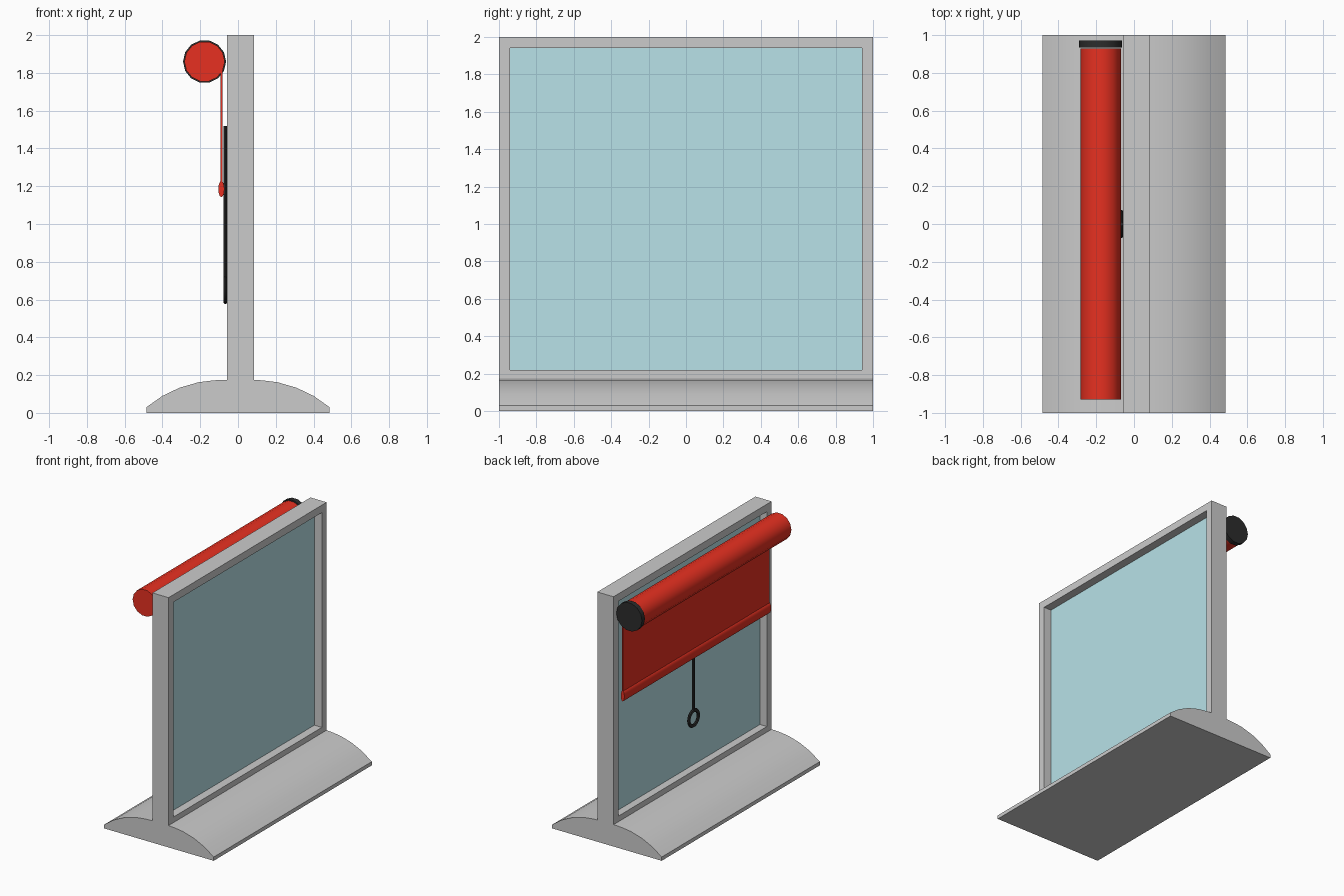
import bpy, bmesh
from math import sin, cos, pi, radians

if "Cube" in bpy.data.objects:
    bpy.data.objects.remove(bpy.data.objects["Cube"])


def material(name, rgb):
    m = bpy.data.materials.new(name)
    m.diffuse_color = (*rgb, 1)
    m.use_nodes = True
    m.node_tree.nodes["Principled BSDF"].inputs["Base Color"].default_value = m.diffuse_color
    return m


GLASS = material("glass_blue", (0.48, 0.76, 0.81))
RED = material("fabric_red", (0.80, 0.03, 0.015))
DARK = material("dark_plastic", (0.025, 0.025, 0.025))


def finish(ob, mat=None, smooth=False):
    if mat:
        ob.data.materials.append(mat)
    if smooth:
        bpy.ops.object.select_all(action='DESELECT')
        ob.select_set(True)
        bpy.context.view_layer.objects.active = ob
        bpy.ops.object.shade_smooth_by_angle(angle=radians(35))
    return ob


def from_bmesh(name, bm, mat=None, smooth=False):
    bmesh.ops.recalc_face_normals(bm, faces=bm.faces)
    me = bpy.data.meshes.new(name)
    bm.to_mesh(me)
    bm.free()
    ob = bpy.data.objects.new(name, me)
    bpy.context.collection.objects.link(ob)
    return finish(ob, mat, smooth)


def prism(name, profile, y0, y1, mat=None, smooth=False):
    """Extrude an (x, z) outline along y."""
    bm = bmesh.new()
    face = bm.faces.new([bm.verts.new((x, y0, z)) for x, z in profile])
    ext = bmesh.ops.extrude_face_region(bm, geom=[face])
    verts = [v for v in ext["geom"] if isinstance(v, bmesh.types.BMVert)]
    bmesh.ops.translate(bm, verts=verts, vec=(0, y1 - y0, 0))
    return from_bmesh(name, bm, mat, smooth)


def ellipse(cx, cz, rx, rz, n):
    return [(cx + rx * cos(2 * pi * i / n), cz + rz * sin(2 * pi * i / n)) for i in range(n)]


def rect(x0, x1, z0, z1):
    return [(x0, z0), (x1, z0), (x1, z1), (x0, z1)]


# Domed base, mirrored left and right
half = [(0.485, 0), (0.485, 0.03), (0.40, 0.09), (0.31, 0.133), (0.21, 0.162), (0.13, 0.172), (0.085, 0.175)]
prism("base", half + [(-x, z) for x, z in reversed(half)], -1, 1, smooth=True)

# Window frame: outer and inner rectangles swept through the thickness
X0, X1 = -0.058, 0.085
bm = bmesh.new()
loops = []
for x in (X0, X1):
    for y, z0, z1 in ((1, 0.16, 2), (0.94, 0.22, 1.94)):
        loops.append([bm.verts.new((x, a, b)) for a, b in ((-y, z0), (y, z0), (y, z1), (-y, z1))])
back_out, back_in, front_out, front_in = loops
for a, b in ((back_out, back_in), (front_out, front_in), (back_out, front_out), (back_in, front_in)):
    for i in range(4):
        j = (i + 1) % 4
        bm.faces.new((a[i], a[j], b[j], b[i]))
from_bmesh("window_frame", bm)

# Glass pane, recessed from both sides
prism("glass_pane", rect(0.003, 0.018, 0.215, 1.945), -0.945, 0.945, GLASS)

# Rolled blind with its end cap
prism("blind_roll", ellipse(-0.177, 1.86, 0.107, 0.107, 14), -0.928, 0.928, RED, True)
prism("roll_end_cap", ellipse(-0.177, 1.86, 0.114, 0.114, 14), 0.934, 0.972, DARK, True)

# Hanging sheet and weighted bottom bar
prism("blind_sheet", rect(-0.092, -0.083, 1.19, 1.83), -0.928, 0.928, RED)
prism("bottom_bar", ellipse(-0.088, 1.185, 0.016, 0.043, 12), -0.928, 0.928, RED, True)

# Pull cord and ring
CX = -0.067
bpy.ops.mesh.primitive_cylinder_add(vertices=10, radius=0.01, depth=0.81, location=(CX, 0, 1.115))
cord = bpy.context.object
cord.name = "pull_cord"
finish(cord, DARK, True)
bpy.ops.mesh.primitive_torus_add(major_segments=20, minor_segments=8, major_radius=0.06, minor_radius=0.015,
                                 location=(CX, 0, 0.65), rotation=(0, pi / 2, 0))
ring = bpy.context.object
ring.name = "pull_ring"
ring.scale.z = 0.7
finish(ring, DARK, True)
